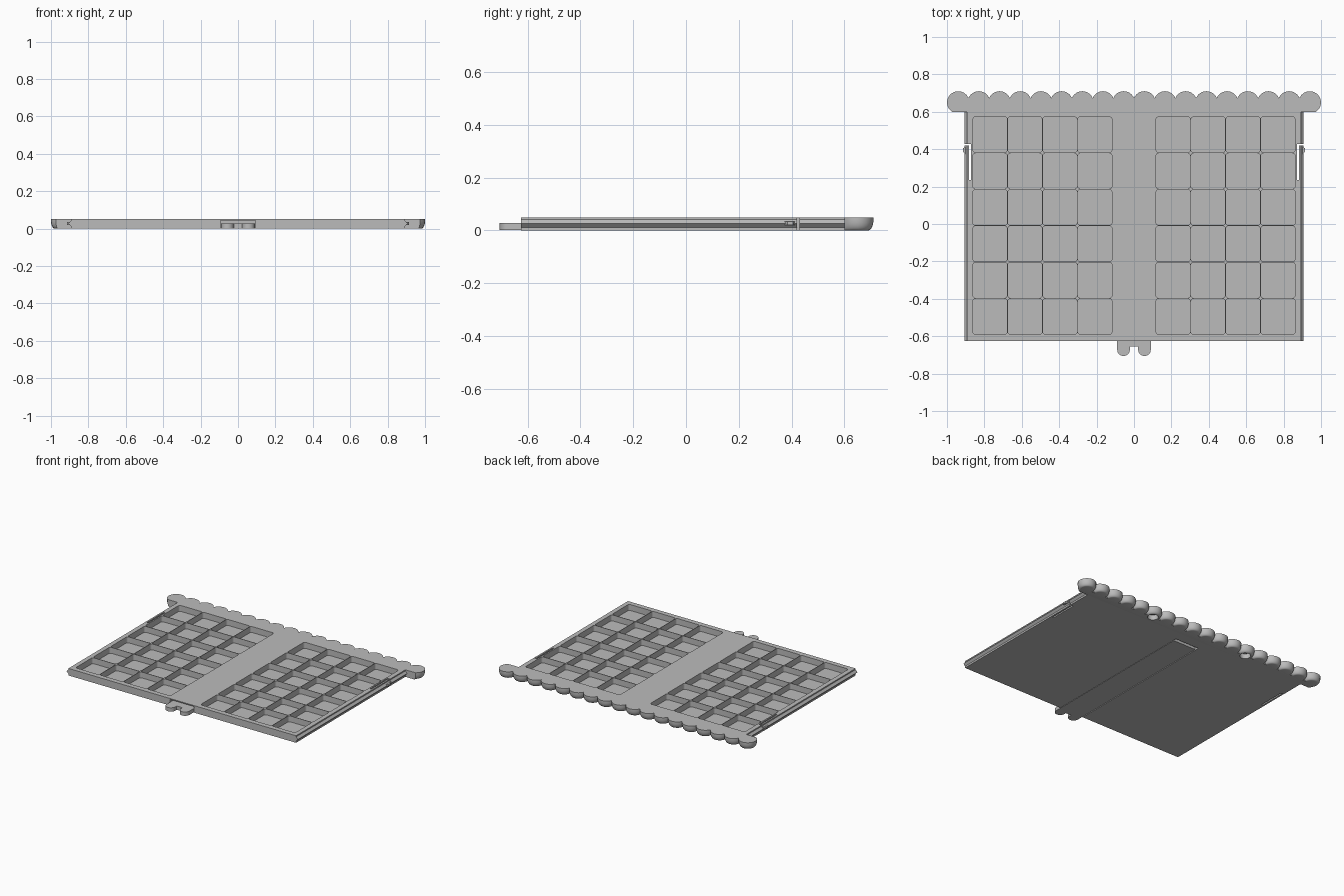
import bpy, bmesh, math

if "Cube" in bpy.data.objects:
    bpy.data.objects.remove(bpy.data.objects["Cube"], do_unlink=True)

grey = bpy.data.materials.new("plain grey")
grey.use_nodes = True
COLOUR = (0.5, 0.5, 0.5, 1)
grey.diffuse_color = COLOUR
grey.node_tree.nodes["Principled BSDF"].inputs["Base Color"].default_value = COLOUR


def loft(bm, rings):
    """Skin a list of equal-length closed rings and cap both ends."""
    rows = [[bm.verts.new(p) for p in ring] for ring in rings]
    n = len(rows[0])
    for low, high in zip(rows, rows[1:]):
        for i in range(n):
            j = (i + 1) % n
            bm.faces.new((low[i], low[j], high[j], high[i]))
    bm.faces.new(rows[0][::-1])
    bm.faces.new(rows[-1])


def prism(bm, outline, z0, z1):
    loft(bm, [[(x, y, z) for x, y in outline] for z in (z0, z1)])


def box(bm, x0, x1, y0, y1, z0, z1):
    prism(bm, [(x0, y0), (x1, y0), (x1, y1), (x0, y1)], z0, z1)


def rounded(x0, x1, y0, y1, r, steps=4):
    corners = [(x1 - r, y1 - r), (x0 + r, y1 - r), (x0 + r, y0 + r), (x1 - r, y0 + r)]
    pts = []
    for k, (cx, cy) in enumerate(corners):
        for s in range(steps + 1):
            a = (k + s / steps) * math.pi / 2
            pts.append((cx + r * math.cos(a), cy + r * math.sin(a)))
    return pts


def circle(cx, cy, r, n=32):
    return [(cx + r * math.cos(2 * math.pi * i / n), cy + r * math.sin(2 * math.pi * i / n))
            for i in range(n)]


def finish(name, bm):
    bmesh.ops.remove_doubles(bm, verts=bm.verts, dist=1e-5)
    bmesh.ops.recalc_face_normals(bm, faces=bm.faces)
    mesh = bpy.data.meshes.new(name)
    bm.to_mesh(mesh)
    bm.free()
    mesh.materials.append(grey)
    obj = bpy.data.objects.new(name, mesh)
    bpy.context.collection.objects.link(obj)
    return obj


def cut(obj, bm):
    """Subtract the cutter mesh and bake the result."""
    cutter = finish("cutter", bm)
    cutter.hide_render = True
    mod = obj.modifiers.new("cut", "BOOLEAN")
    mod.operation, mod.solver, mod.object = "DIFFERENCE", "EXACT", cutter
    dg = bpy.context.evaluated_depsgraph_get()
    baked = bpy.data.meshes.new_from_object(obj.evaluated_get(dg))
    obj.modifiers.clear()
    obj.data = baked
    bpy.data.objects.remove(cutter, do_unlink=True)


def smooth(obj):
    bpy.ops.object.select_all(action="DESELECT")
    obj.select_set(True)
    bpy.context.view_layer.objects.active = obj
    bpy.ops.object.shade_smooth_by_angle(angle=math.radians(35))


TOP, FRONT, BACK = 0.05, -0.625, 0.6

# Tray body: slab with a pointed ridge along each side
bm = bmesh.new()
side = [(0.893, 0), (0.893, 0.012), (0.907, 0.027), (0.893, 0.042), (0.893, TOP)]
section = side + [(-x, z) for x, z in reversed(side)]
loft(bm, [[(x, y, z) for x, z in section] for y in (FRONT, BACK)])
tray = finish("tray", bm)

# Pockets: four columns by six rows on each side of the spine
bm = bmesh.new()
PX, PY, GAP = 0.1868, 0.1945, 0.004
for s in (-1, 1):
    for c in range(4):
        for r in range(6):
            x = s * (0.116 + PX * (c + 0.5))
            y = -0.592 + PY * (r + 0.5)
            hx, hy = (PX - GAP) / 2, (PY - GAP) / 2
            prism(bm, rounded(x - hx, x + hx, y - hy, y + hy, 0.014), 0.008, 0.07)
cut(tray, bm)

# Slot under the spine for the sliding latch
bm = bmesh.new()
box(bm, -0.094, 0.094, -0.7, 0.53, -0.02, 0.043)
cut(tray, bm)

# Slits freeing a spring arm on each side
bm = bmesh.new()
for s in (-1, 1):
    xs = [s * v for v in (0.871, 0.881, 0.881, 0.93, 0.93, 0.871)]
    prism(bm, list(zip(xs, (0.235, 0.235, 0.42, 0.42, 0.429, 0.429))), -0.02, 0.07)
cut(tray, bm)
smooth(tray)

# Catch bump on each spring arm
for s, label in ((1, "left"), (-1, "right")):
    bm = bmesh.new()
    pts = [(s * x, y) for x, y in ((0.89, 0.36), (0.913, 0.385), (0.913, 0.405), (0.89, 0.42))]
    prism(bm, pts, 0.02, 0.034)
    finish(label + "_catch", bm)

# Scalloped back bar, rounded along its lower edge
COUNT, RADIUS, CY = 18, 0.06, 0.65
FIRST = 1 - RADIUS
PITCH = 2 * FIRST / (COUNT - 1)


def scallop_outline(r, steps=12):
    cusp = math.acos(min(1, PITCH / 2 / r))
    pts = []
    for i in range(COUNT):
        a0 = cusp if i else math.radians(-56)
        a1 = math.pi - (cusp if i < COUNT - 1 else math.radians(-56))
        for k in range(steps + 1):
            a = a0 + (a1 - a0) * k / steps
            pts.append([FIRST - PITCH * i + r * math.cos(a), CY + r * math.sin(a)])
    pts[0][1] = pts[-1][1] = BACK
    return pts


bm = bmesh.new()
rings = []
FILLET, RISE = 0.02, 0.04
for k in range(7):
    a = k / 6 * math.pi / 2
    r = RADIUS - FILLET * (1 - math.sin(a))
    rings.append([(x, y, RISE * (1 - math.cos(a))) for x, y in scallop_outline(r)])
rings.append([(x, y, TOP) for x, y in scallop_outline(RADIUS)])
loft(bm, rings)
bar = finish("scalloped_bar", bm)

# Round sockets in the underside of the bar
bm = bmesh.new()
for s in (-1, 1):
    prism(bm, circle(s * (FIRST - 5 * PITCH), CY, 0.035), -0.02, 0.035)
cut(bar, bm)
smooth(bar)

# Sliding latch: strip ending in two rounded prongs
bm = bmesh.new()
half = [(0.09, 0.505), (0.09, -0.672)]
for k in range(1, 9):
    a = k / 8 * math.pi
    half.append((0.056 + 0.034 * math.cos(a), -0.672 - 0.034 * math.sin(a)))
half.append((0.022, -0.655))
prism(bm, half + [(-x, y) for x, y in reversed(half)], 0.001, 0.028)
smooth(finish("sliding_latch", bm))
